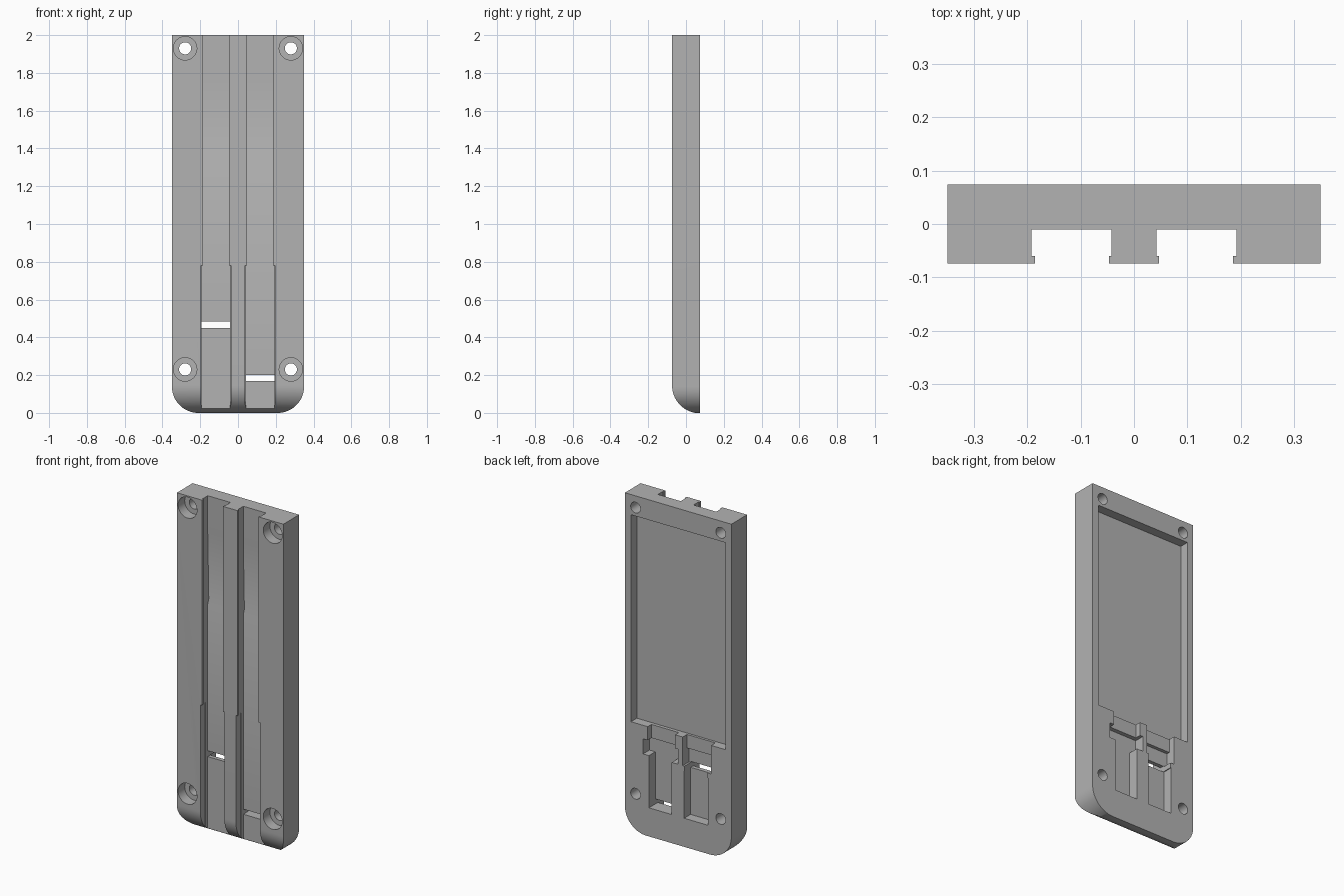
import bpy, bmesh, math
from mathutils import Vector

if "Cube" in bpy.data.objects:
    bpy.data.objects.remove(bpy.data.objects["Cube"])

grey = bpy.data.materials.new("plain grey")
grey.use_nodes = True
GREY = (0.45, 0.45, 0.45, 1)
grey.diffuse_color = GREY
grey.node_tree.nodes["Principled BSDF"].inputs["Base Color"].default_value = GREY

HALF_X, HALF_Y, HEIGHT = 0.35, 0.074, 2.0
BACK = HALF_Y


def prism(name, points, axis, start, end):
    """Extrude a closed profile along x (points are y, z) or y (points are x, z)."""
    bm = bmesh.new()
    place = (lambda p: (start, p[0], p[1])) if axis == "x" else (lambda p: (p[0], start, p[1]))
    face = bm.faces.new([bm.verts.new(place(p)) for p in points])
    moved = bmesh.ops.extrude_face_region(bm, geom=[face])["geom"]
    step = Vector((end - start, 0, 0) if axis == "x" else (0, end - start, 0))
    bmesh.ops.translate(bm, vec=step, verts=[v for v in moved if isinstance(v, bmesh.types.BMVert)])
    bmesh.ops.recalc_face_normals(bm, faces=bm.faces)
    mesh = bpy.data.meshes.new(name)
    bm.to_mesh(mesh)
    bm.free()
    mesh.materials.append(grey)
    obj = bpy.data.objects.new(name, mesh)
    bpy.context.collection.objects.link(obj)
    return obj


def box(x0, x1, y0, y1, z0, z1):
    return prism("box_cutter", [(x0, z0), (x1, z0), (x1, z1), (x0, z1)], "y", y0, y1)


def arc(cx, cz, radius, first, last, steps):
    angles = [math.radians(first + (last - first) * i / steps) for i in range(steps + 1)]
    return [(cx + radius * math.cos(a), cz + radius * math.sin(a)) for a in angles]


def disc(cx, cz, radius, y0, y1):
    return prism("hole_cutter", arc(cx, cz, radius, 0, 360, 40)[:-1], "y", y0, y1)


def combine(target, cutter, operation="DIFFERENCE"):
    cutter.hide_render = True
    mod = target.modifiers.new("shape", "BOOLEAN")
    mod.operation, mod.solver, mod.object = operation, "EXACT", cutter
    bpy.context.view_layer.objects.active = target
    bpy.ops.object.modifier_apply(modifier=mod.name)
    bpy.data.objects.remove(cutter)


# Plate with rounded lower corners
r = 0.14
outline = arc(r - HALF_X, r, r, 180, 270, 16) + arc(HALF_X - r, r, r, 270, 360, 16)
outline += [(HALF_X, HEIGHT), (-HALF_X, HEIGHT)]
plate = prism("mounting_plate", outline, "y", -HALF_Y, HALF_Y)

# Rounded lower front edge
side = arc(HALF_Y, 0.146, 0.148, 180, 268, 20)
side += [(0.2, -0.002), (0.2, 2.1), (-HALF_Y, 2.1)]
combine(plate, prism("edge_cutter", side, "x", -0.5, 0.5), "INTERSECT")

# Front channels: stepped floor, narrow lips over the upper length
FLOOR = -0.01
floor_profile = [(-0.06, -0.1), (FLOOR, -0.1), (FLOOR, 1.355), (0.0, 1.385),
                 (FLOOR, 1.78), (FLOOR, 2.1), (-0.06, 2.1)]
for s in (-1, 1):
    inner, outer = s * 0.042, s * 0.192
    combine(plate, prism("channel_cutter", floor_profile, "x", inner, outer))
    combine(plate, box(s * 0.047, s * 0.186, -0.2, -0.05, -0.1, 2.1))
    combine(plate, box(s * 0.038, s * 0.196, -0.2, -0.03, -0.1, 0.78))

# Large back pocket
combine(plate, box(-0.31, 0.31, BACK - 0.055, 0.2, 0.65, 1.88))

# Back recesses: x range, depth, z range
recesses = [
    (0.02, 0.20, 0.035, 0.56, 0.66),
    (0.0, 0.23, 0.06, 0.48, 0.57),
    (0.042, 0.192, 0.06, 0.17, 0.49),
    (-0.217, -0.03, 0.04, 0.56, 0.66),
    (-0.217, -0.03, 0.06, 0.48, 0.57),
    (-0.197, -0.04, 0.06, 0.17, 0.45),
]
for x0, x1, depth, z0, z1 in recesses:
    combine(plate, box(x0, x1, BACK - depth, 0.2, z0, z1))

# Through slits at the ends of the channels
combine(plate, box(0.042, 0.192, -0.05, 0.2, 0.17, 0.20))
combine(plate, box(-0.192, -0.042, -0.05, 0.2, 0.45, 0.485))

# Counterbored screw holes
for x in (-0.28, 0.28):
    for z in (0.23, 1.93):
        combine(plate, disc(x, z, 0.032, -0.2, 0.2))
        combine(plate, disc(x, z, 0.062, -0.2, -0.012))

# Smooth the curved faces, keep the edges crisp
bpy.ops.object.select_all(action="DESELECT")
plate.select_set(True)
bpy.context.view_layer.objects.active = plate
bpy.ops.object.shade_smooth_by_angle(angle=math.radians(25))
